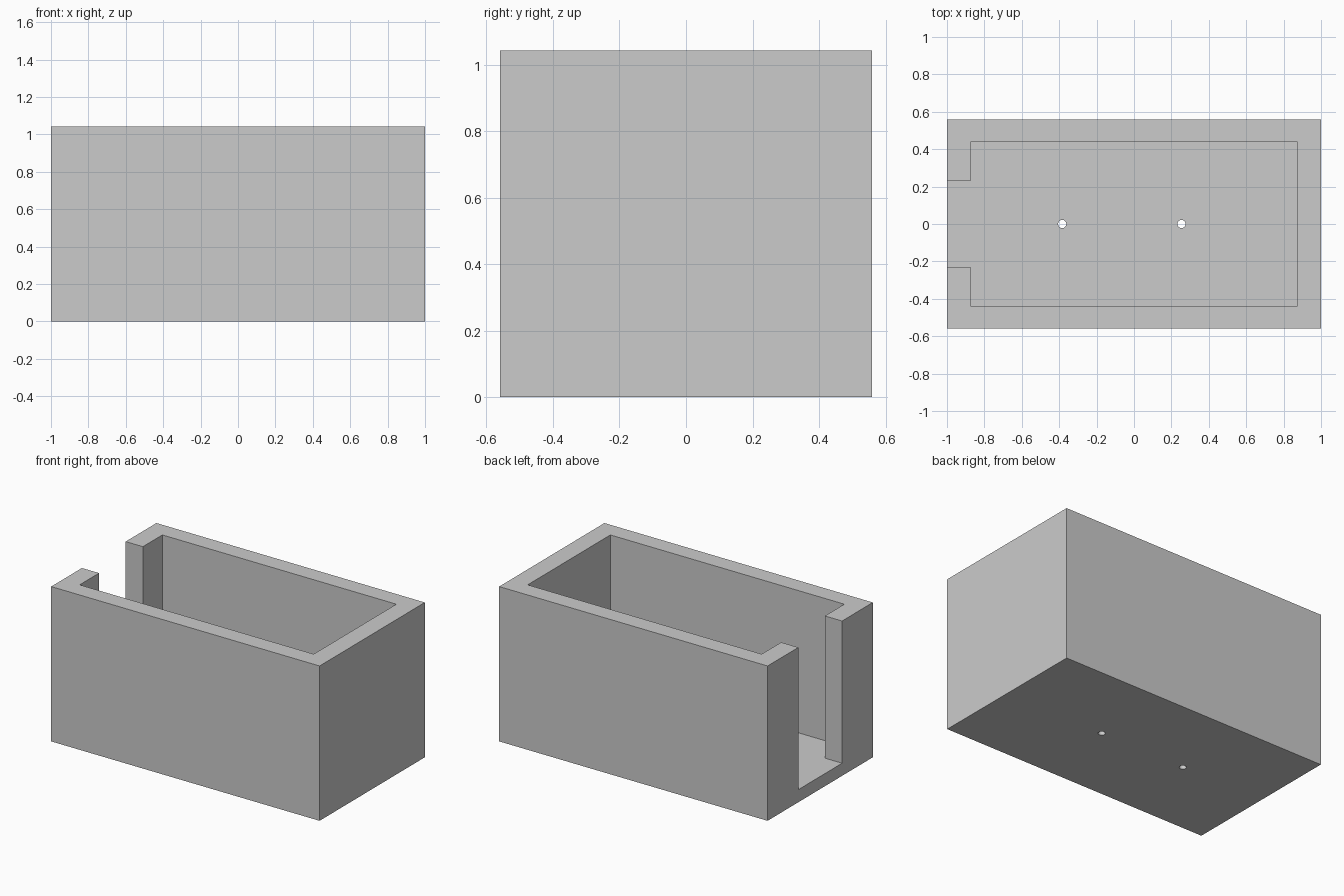
import bpy
import bmesh
from math import cos, sin, tau

default = bpy.data.objects.get("Cube")
if default:
    bpy.data.objects.remove(default, do_unlink=True)

# Main dimensions
HX, HY, HEIGHT = 1.0, 0.56, 1.043      # outer half sizes and height
IX, IY, FLOOR = 0.872, 0.44, 0.085     # inner half sizes and floor thickness
SLOT = 0.233                           # half width of the end opening
HOLE_R = 0.022

grey = bpy.data.materials.new("plain grey")
grey.use_nodes = True
colour = (0.6, 0.6, 0.6, 1)
grey.diffuse_color = colour
grey.node_tree.nodes["Principled BSDF"].inputs["Base Color"].default_value = colour


def prism(name, profile, z0, z1):
    """Extrude a counter-clockwise xy profile from z0 to z1."""
    bm = bmesh.new()
    base = bm.faces.new([bm.verts.new((x, y, z0)) for x, y in profile])
    top = bmesh.ops.extrude_face_region(bm, geom=[base], use_keep_orig=True)["geom"]
    for v in top:
        if isinstance(v, bmesh.types.BMVert):
            v.co.z = z1
    bmesh.ops.recalc_face_normals(bm, faces=bm.faces)
    mesh = bpy.data.meshes.new(name)
    bm.to_mesh(mesh)
    bm.free()
    mesh.materials.append(grey)
    obj = bpy.data.objects.new(name, mesh)
    bpy.context.collection.objects.link(obj)
    return obj


def cut(target, cutter):
    """Subtract the cutter from the target and discard it."""
    cutter.hide_render = True
    mod = target.modifiers.new("cut", "BOOLEAN")
    mod.operation = "DIFFERENCE"
    mod.solver = "EXACT"
    mod.object = cutter
    bpy.context.view_layer.objects.active = target
    bpy.ops.object.modifier_apply(modifier=mod.name)
    bpy.data.objects.remove(cutter, do_unlink=True)


# Solid block
box = prism("open_box", [(-HX, -HY), (HX, -HY), (HX, HY), (-HX, HY)], 0, HEIGHT)

# Cavity, running out through the slot in the -x end
half = [(-HX - 0.1, -SLOT), (-IX, -SLOT), (-IX, -IY), (IX, -IY)]
cavity = half + [(x, -y) for x, y in reversed(half)]
cut(box, prism("cavity_cutter", cavity, FLOOR, HEIGHT + 0.1))

# Two screw holes through the floor
for cx in (-0.384, 0.254):
    ring = [(cx + HOLE_R * cos(tau * i / 32), HOLE_R * sin(tau * i / 32)) for i in range(32)]
    cut(box, prism("hole_cutter", ring, -0.1, FLOOR + 0.1))

# Smooth the holes, keep all box edges sharp
box.select_set(True)
bpy.context.view_layer.objects.active = box
bpy.ops.object.shade_smooth_by_angle()
